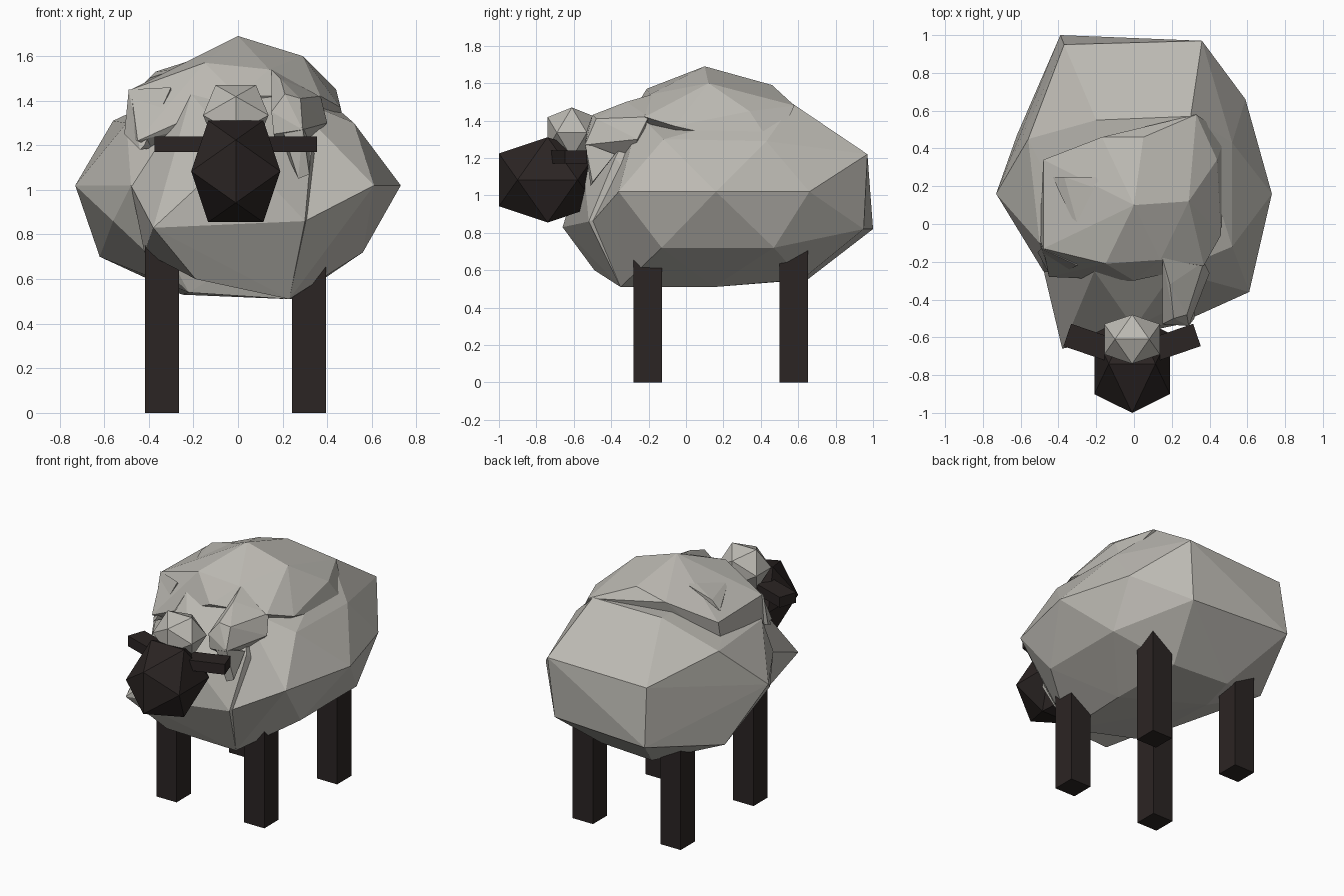
import bpy, bmesh, math
from mathutils import Matrix


def material(name, rgb):
    m = bpy.data.materials.new(name)
    m.diffuse_color = (*rgb, 1)
    return m


WOOL = material("wool", (0.50, 0.485, 0.445))
DARK = material("dark_skin", (0.024, 0.018, 0.017))


def finish(bm, name, mat):
    bmesh.ops.recalc_face_normals(bm, faces=bm.faces)
    me = bpy.data.meshes.new(name)
    bm.to_mesh(me)
    bm.free()
    me.materials.append(mat)
    ob = bpy.data.objects.new(name, me)
    bpy.context.collection.objects.link(ob)
    return ob


def hull(name, points, mat):
    """Faceted lump: convex hull of its corner points."""
    bm = bmesh.new()
    for p in points:
        bm.verts.new(p)
    bmesh.ops.convex_hull(bm, input=bm.verts)
    loose = [v for v in bm.verts if not v.link_faces]
    bmesh.ops.delete(bm, geom=loose, context='VERTS')
    return finish(bm, name, mat)


def ico(name, centre, half, mat):
    """Icosahedron with an edge facing each axis, fitted to half extents."""
    g = (1 + math.sqrt(5)) / 2
    unit = []
    for a in (-1, 1):
        for b in (-1, 1):
            s, t = a / g, b
            unit += [(0, t, s), (s, 0, t), (t, s, 0)]
    return hull(name, [[c + h * u for c, h, u in zip(centre, half, p)] for p in unit], mat)


def box(name, centre, size, mat, angle=0):
    bm = bmesh.new()
    mx = (Matrix.Translation(centre) @ Matrix.Rotation(angle, 4, 'Z')
          @ Matrix.Diagonal((*size, 1)))
    bmesh.ops.create_cube(bm, size=1, matrix=mx)
    return finish(bm, name, mat)


# main fleece
hull("body", [
    (.73, .16, 1.02), (.61, -.36, 1.02), (.59, .66, 1.02),
    (-.73, .16, 1.02), (-.48, -.25, 1.02), (-.51, .66, 1.02),
    (.56, -.13, .72), (.56, .47, .72), (-.56, -.10, .86), (-.62, .47, .70),
    (.52, -.12, 1.30), (.52, .43, 1.29), (-.56, .45, 1.31), (-.50, -.10, 1.30),
    (.36, .97, 1.22), (.32, .95, .82), (-.37, .95, 1.20), (-.39, 1.0, .82),
    (.23, -.35, .51), (-.22, -.20, .54), (.25, .15, .51),
    (-.25, .40, .53), (.20, .62, .55), (-.20, .65, .55),
    (.30, .57, 1.49), (-.20, .55, 1.48), (-.21, -.25, 1.43), (.21, -.25, 1.43),
    (.30, -.50, .86)], WOOL)

# chest in front of the body
hull("chest", [
    (-.38, -.66, .83), (.30, -.52, .86), (-.19, -.49, .60), (.23, -.35, .51),
    (0, -.55, 1.18), (-.21, -.25, 1.43), (.21, -.25, 1.43), (.33, -.38, 1.2),
    (-.48, -.24, 1.02), (-.42, -.2, .72), (.4, -.2, 1.0)], WOOL)

# fleece lump on the back, rooted inside the body
hull("back_fleece", [
    (0, .10, 1.69), (.29, .12, 1.60), (.05, .46, 1.59), (.33, .58, 1.48),
    (.44, .34, 1.45), (.485, .47, 1.25), (.46, -.06, 1.37),
    (-.17, .46, 1.54), (-.48, .34, 1.44), (-.15, -.21, 1.57),
    (-.48, -.13, 1.45), (.14, -.19, 1.54), (.37, -.22, 1.42),
    (-.45, -.28, 1.22), (-.50, -.08, 1.24), (-.48, .30, 1.25),
    (0, .1, 1.0), (0, -.30, 1.42)], WOOL)
hull("back_tuft", [
    (-.43, .25, 1.47), (-.37, .25, 1.53), (-.20, .25, 1.58), (-.28, -.07, 1.54),
    (-.15, .17, 1.60), (-.2, .1, 1.4), (-.40, .18, 1.50)], WOOL)

# drooping shoulder locks
hull("right_shoulder_lock", [
    (.15, -.53, 1.35), (.21, -.50, 1.43), (.28, -.48, 1.41), (.29, -.54, 1.27),
    (.16, -.53, 1.25), (.37, -.20, 1.42), (.15, -.18, 1.54), (.40, -.26, 1.30),
    (.19, -.32, 1.50), (.20, -.30, 1.1)], WOOL)
hull("right_lock_tip", [
    (.20, -.53, 1.27), (.29, -.54, 1.28), (.32, -.50, 1.07), (.27, -.51, 1.05),
    (.32, -.38, 1.22), (.2, -.4, 1.2)], WOOL)
hull("left_shoulder_lock", [
    (-.49, -.13, 1.45), (-.51, -.15, 1.25), (-.44, -.28, 1.18),
    (-.42, -.28, 1.20), (-.30, -.22, 1.46), (-.3, -.1, 1.2)], WOOL)

# head, forelock and ears
ico("head", (-.01, -.74, 1.083), (.20, .26, .228), DARK)
ico("forelock", (-.01, -.61, 1.335), (.147, .13, .135), WOOL)
for side, label in ((-1, "left"), (1, "right")):
    box(label + "_ear", (-.01 + side * .225, -.628, 1.205), (.25, .125, .07),
        DARK, side * math.radians(19))

# legs
for x, side in ((-.34, "left"), (.318, "right")):
    for y, end in ((-.205, "front"), (.575, "back")):
        box(f"{end}_{side}_leg", (x, y, .375), (.152, .152, .75), DARK)
